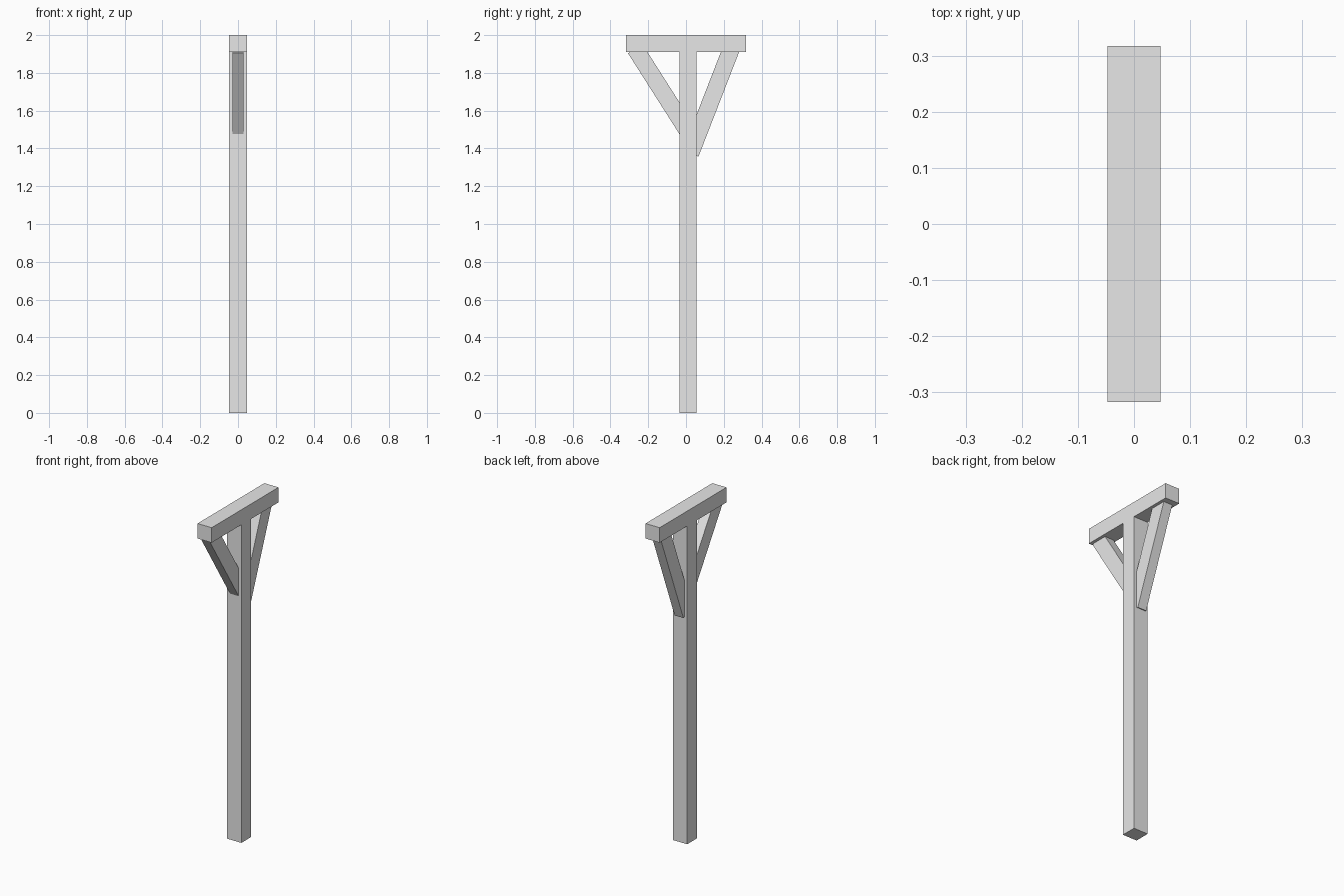
import bpy
from mathutils import Vector, Matrix

cube = bpy.data.objects.get("Cube")
if cube:
    bpy.data.objects.remove(cube, do_unlink=True)

# Single plain grey
grey = bpy.data.materials.new("light_grey")
grey.use_nodes = True
colour = (0.8, 0.8, 0.8, 1)
grey.diffuse_color = colour
grey.node_tree.nodes["Principled BSDF"].inputs["Base Color"].default_value = colour

THICK = 0.09          # timber thickness
HALF = 0.047          # half width of post and beam
BEAM_BOTTOM = 1.91


def box(name, low, high):
    """Axis-aligned timber between two corners."""
    low, high = Vector(low), Vector(high)
    bpy.ops.mesh.primitive_cube_add(size=1)
    ob = bpy.context.object
    ob.name = name
    size = Matrix.Diagonal((high - low).to_4d())
    ob.data.transform(Matrix.Translation((low + high) / 2) @ size)
    ob.data.materials.append(grey)
    return ob


def brace(name, foot, head):
    """Square-cut strut whose outer edge runs from foot to head, as (y, z)."""
    foot, head = Vector((0, *foot)), Vector((0, *head))
    along = head - foot
    side = 1 if along.y < 0 else -1
    ob = box(name, (-0.029, min(0, side * THICK), 0),
             (0.029, max(0, side * THICK), along.length))
    turn = Vector((0, 0, 1)).rotation_difference(along).to_matrix().to_4x4()
    ob.data.transform(Matrix.Translation(foot) @ turn)
    return ob


# Upright post and crossbeam
box("post", (-HALF, -0.035, 0), (HALF, 0.056, BEAM_BOTTOM))
box("crossbeam", (-HALF, -0.317, BEAM_BOTTOM), (HALF, 0.317, 2))

# Uneven diagonal braces, set into post and beam
brace("front_brace", (-0.034, 1.475), (-0.307, 1.904))
brace("back_brace", (0.066, 1.357), (0.288, 1.928))
